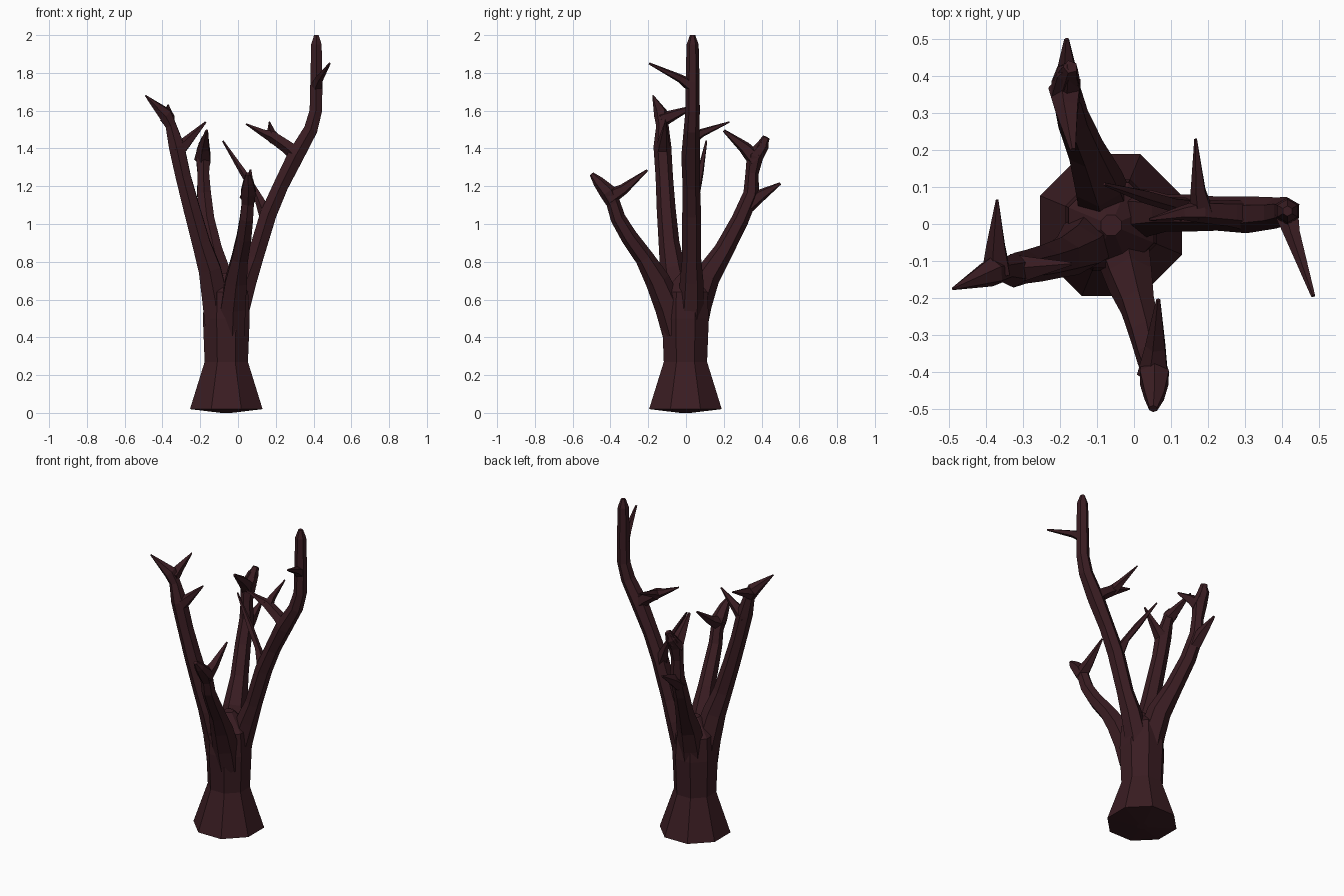
import bpy, bmesh, math
from mathutils import Vector

bark = bpy.data.materials.new("bark")
bark.diffuse_color = (0.042, 0.012, 0.016, 1)


def finish(bm, name):
    bmesh.ops.recalc_face_normals(bm, faces=bm.faces)
    me = bpy.data.meshes.new(name)
    bm.to_mesh(me)
    bm.free()
    me.materials.append(bark)
    ob = bpy.data.objects.new(name, me)
    bpy.context.collection.objects.link(ob)
    return ob


def skin(bm, rings):
    """Bridge successive vertex rings and cap both ends."""
    n = len(rings[0])
    for a, b in zip(rings, rings[1:]):
        for i in range(n):
            j = (i + 1) % n
            bm.faces.new((a[i], a[j], b[j], b[i]))
    bm.faces.new(rings[0])
    bm.faces.new(rings[-1])


def limb(name, path, sides=6):
    """Faceted tube through (x, y, z, radius) points."""
    bm = bmesh.new()
    pts = [Vector(p[:3]) for p in path]
    side, rings = Vector((1, 0, 0)), []
    for k, p in enumerate(pts):
        t = (pts[min(k + 1, len(pts) - 1)] - pts[max(k - 1, 0)]).normalized()
        u = side - t * side.dot(t)
        if u.length < 0.2:
            u = Vector((0, 1, 0)) - t * t.y
        u.normalize()
        side, v = u, t.cross(u)
        ring = []
        for i in range(sides):
            a = 2 * math.pi * (i + 0.5) / sides
            ring.append(bm.verts.new(p + path[k][3] * (u * math.cos(a) + v * math.sin(a))))
        rings.append(ring)
    skin(bm, rings)
    return finish(bm, name)


# Trunk: flared octagonal foot, narrow waist, domed crotch
bm = bmesh.new()
rings = []
for z, r in ((0.0, 0.03), (0.02, 0.208), (0.27, 0.124), (0.5, 0.134), (0.64, 0.125), (0.74, 0.03)):
    rings.append([bm.verts.new((-0.062 + r * math.cos(a), -0.003 + r * math.sin(a), z))
                  for a in (math.pi * (i + 0.5) / 4 for i in range(8))])
skin(bm, rings)
finish(bm, "trunk")

# Four main boughs
limb("right_bough", [(-0.02, 0.02, 0.42, .07), (0.0, 0.025, 0.55, .07), (0.045, 0.03, 0.7, .062),
                     (0.09, 0.03, 0.82, .05), (0.16, 0.03, 1.05, .05), (0.225, 0.028, 1.2, .046),
                     (0.305, 0.025, 1.36, .05), (0.385, 0.03, 1.5, .042), (0.412, 0.035, 1.6, .038),
                     (0.415, 0.035, 1.75, .037), (0.415, 0.035, 1.95, .032), (0.415, 0.035, 2.0, .014)])
limb("left_bough", [(-0.105, -0.03, 0.42, .075), (-0.12, -0.04, 0.6, .08), (-0.15, -0.07, 0.76, .068),
                    (-0.195, -0.09, 0.9, .055), (-0.245, -0.105, 1.08, .05), (-0.29, -0.115, 1.25, .046),
                    (-0.325, -0.125, 1.41, .047), (-0.355, -0.125, 1.52, .033),
                    (-0.385, -0.13, 1.58, .04), (-0.49, -0.175, 1.68, .004)])
limb("back_bough", [(-0.07, 0.03, 0.42, .075), (-0.08, 0.06, 0.58, .078), (-0.095, 0.11, 0.72, .07),
                    (-0.13, 0.2, 0.86, .052), (-0.165, 0.285, 1.02, .046), (-0.18, 0.345, 1.16, .042),
                    (-0.184, 0.35, 1.27, .035), (-0.184, 0.365, 1.36, .045),
                    (-0.18, 0.41, 1.42, .032), (-0.17, 0.425, 1.46, .012)])
limb("front_bough", [(-0.03, -0.05, 0.42, .075), (-0.025, -0.09, 0.56, .075), (-0.01, -0.15, 0.7, .066),
                     (0.01, -0.22, 0.82, .05), (0.032, -0.3, 0.93, .045), (0.045, -0.36, 1.03, .04),
                     (0.052, -0.385, 1.11, .037), (0.055, -0.415, 1.17, .045),
                     (0.055, -0.465, 1.225, .03), (0.052, -0.5, 1.265, .012)])

# Side twigs: each tapers from its bough to a point
twigs = {
    "right_top_twig": [(0.415, 0.03, 1.73, .035), (0.43, -0.03, 1.77, .023), (0.485, -0.195, 1.85, .006)],
    "right_fork_twig": [(0.32, 0.025, 1.36, .045), (0.26, 0.03, 1.41, .037), (0.18, 0.035, 1.465, .032),
                        (0.13, 0.03, 1.485, .02), (0.042, 0.012, 1.53, .004)],
    "right_fork_spike": [(0.185, 0.03, 1.455, .035), (0.175, 0.09, 1.485, .022), (0.167, 0.23, 1.54, .004)],
    "right_inner_twig": [(0.15, 0.035, 1.05, .04), (0.1, 0.055, 1.16, .02), (0.03, 0.075, 1.27, .019),
                         (-0.08, 0.108, 1.44, .005)],
    "left_top_spike": [(-0.37, -0.13, 1.55, .042), (-0.372, -0.06, 1.58, .028), (-0.37, 0.065, 1.63, .004)],
    "left_inner_twig": [(-0.325, -0.125, 1.38, .045), (-0.275, -0.12, 1.43, .032), (-0.17, -0.108, 1.54, .005)],
    "back_inner_twig": [(-0.184, 0.37, 1.34, .048), (-0.18, 0.31, 1.405, .034), (-0.165, 0.2, 1.495, .008)],
    "back_outer_twig": [(-0.178, 0.33, 1.1, .042), (-0.18, 0.4, 1.155, .033), (-0.182, 0.5, 1.215, .007)],
    "front_inner_twig": [(0.054, -0.41, 1.14, .046), (0.06, -0.33, 1.185, .03), (0.066, -0.205, 1.285, .006)],
    "back_top_knob": [(-0.182, 0.39, 1.39, .038), (-0.172, 0.425, 1.46, .02), (-0.165, 0.43, 1.5, .008)][:2],
}
for name, path in twigs.items():
    limb(name, path, 5)
